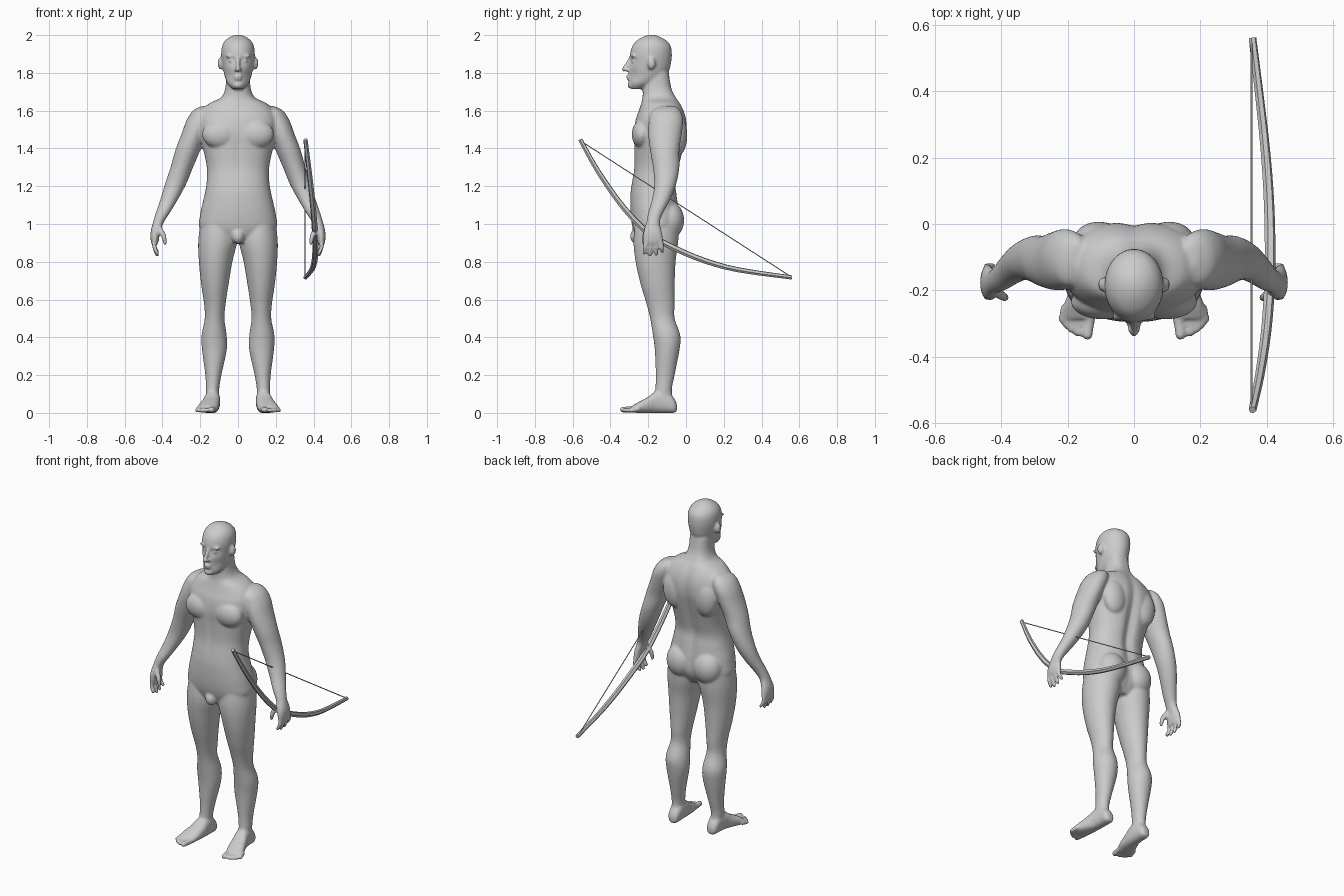
import bpy, math

grey = bpy.data.materials.new("plain_grey")
grey.diffuse_color = (0.6, 0.6, 0.6, 1)

verts, faces = [], []      # collected surface of all body parts


def spline(rows, steps):
    """Catmull-Rom interpolation through a list of number tuples."""
    out = []
    for i in range(len(rows) - 1):
        a, b, c, d = (rows[max(0, min(len(rows) - 1, i + k))] for k in (-1, 0, 1, 2))
        for s in range(steps):
            t = s / steps
            out.append([0.5 * (2*q + (r - p)*t + (2*p - 5*q + 4*r - u)*t*t
                               + (3*q - p - 3*r + u)*t**3)
                        for p, q, r, u in zip(a, b, c, d)])
    out.append(list(rows[-1]))
    return out


def skin_rings(rings):
    """Join equal-length rings of points into a closed surface."""
    base, n = len(verts), len(rings[0])
    for ring in rings:
        verts.extend(ring)
    for j in range(len(rings) - 1):
        o = base + j*n
        for k in range(n):
            m = (k + 1) % n
            faces.append((o + k, o + m, o + n + m, o + n + k))
    faces.append(tuple(range(base + n - 1, base - 1, -1)))
    faces.append(tuple(range(len(verts) - n, len(verts))))


def loft(rows, side=1, along="z", power=2.0, shape=None, n=40):
    """Skin rings given as (position, x0, x1, b0, b1); b is y, or z when along y."""
    rings = []
    for t, x0, x1, b0, b1 in spline(rows, 4):
        ring = []
        for k in range(n):
            c, s = math.cos(2*math.pi*k/n), math.sin(2*math.pi*k/n)
            x = (x0 + x1)/2 + (x1 - x0)/2*math.copysign(abs(c)**(2/power), c)
            b = (b0 + b1)/2 + (b1 - b0)/2*math.copysign(abs(s)**(2/power), s)
            if along == "y":
                ring.append((x*side, t, b))
            else:
                ring.append((x*side, b + (shape(x, t, s) if shape else 0), t))
        rings.append(ring)
    skin_rings(rings)


def blob(pos, size, side=1, n=20):
    """Ellipsoid."""
    rings = []
    for j in range(n//2 + 1):
        a = 0.05 + (math.pi - 0.1)*j/(n//2)
        rings.append([(side*(pos[0] + size[0]*math.sin(a)*math.cos(2*math.pi*k/n)),
                       pos[1] + size[1]*math.sin(a)*math.sin(2*math.pi*k/n),
                       pos[2] - size[2]*math.cos(a)) for k in range(n)])
    skin_rings(rings)


def digit(rows, side):
    """Rounded finger or toe through (x, y, z, radius) points."""
    for x, y, z, r in spline(rows, 5):
        blob((x, y, z), (r, r, r), side, 10)


def gauss(*terms):
    return math.exp(-sum((d/w)**2 for d, w in terms))


def torso_shape(x, z, s):
    # spine groove on the back, faint midline on the front
    if s > 0:
        return -0.022*gauss((x, 0.03), (z - 1.3, 0.3))
    return 0.006*gauss((x, 0.02), (z - 1.38, 0.16))


def head_shape(x, z, s):
    # eye sockets and hollow cheeks
    if s > 0:
        return 0
    return (0.016*gauss((abs(x) - 0.036, 0.02), (z - 1.866, 0.015))
            + 0.008*gauss((abs(x) - 0.05, 0.02), (z - 1.79, 0.025)))


def add_object(name, mesh):
    ob = bpy.data.objects.new(name, mesh)
    bpy.context.collection.objects.link(ob)
    return ob


def bake(ob):
    """Mesh of an object with its modifiers or bevel applied."""
    dg = bpy.context.evaluated_depsgraph_get()
    me = bpy.data.meshes.new_from_object(ob.evaluated_get(dg))
    me.materials.clear()
    me.materials.append(grey)
    bpy.data.objects.remove(ob)
    return me


def rod(name, points, depth, res):
    """Tube swept through (x, y, z, radius scale) points."""
    cu = bpy.data.curves.new(name + "_path", "CURVE")
    cu.dimensions = "3D"
    cu.bevel_depth, cu.bevel_resolution, cu.use_fill_caps = depth, res, True
    sp = cu.splines.new("POLY")
    sp.points.add(len(points) - 1)
    for p, (x, y, z, r) in zip(sp.points, points):
        p.co, p.radius = (x, y, z, 1), r
    sp.use_smooth = False
    add_object(name, bake(add_object(name + "_path", cu)))


# Bow stave and string
stave = [(0.357, -0.56, 1.447, 0.75), (0.378, -0.46, 1.27, 0.9), (0.398, -0.325, 1.08, 1),
         (0.408, -0.19, 0.945, 1.05), (0.41, -0.06, 0.872, 1.05), (0.405, 0.10, 0.805, 1),
         (0.39, 0.28, 0.757, 0.9), (0.357, 0.56, 0.717, 0.75)]
rod("bow_stave", spline(stave, 3), 0.0155, 1)
rod("bow_string", [(0.354, -0.55, 1.435, 1), (0.354, 0.545, 0.728, 1)], 0.003, 1)

# Torso and neck
torso = [(0.90, 0.08, -0.25, -0.08), (0.97, 0.198, -0.28, -0.04),
         (1.05, 0.20, -0.293, -0.035), (1.15, 0.178, -0.295, -0.045),
         (1.22, 0.166, -0.287, -0.052), (1.30, 0.165, -0.275, -0.035),
         (1.40, 0.185, -0.275, -0.01), (1.48, 0.205, -0.278, 0.006),
         (1.55, 0.21, -0.268, 0.004), (1.60, 0.19, -0.25, -0.01),
         (1.64, 0.15, -0.237, -0.03), (1.67, 0.09, -0.23, -0.05),
         (1.72, 0.067, -0.228, -0.075), (1.80, 0.063, -0.22, -0.09)]
loft([(z, -w, w, f, b) for z, w, f, b in torso], power=2.3, shape=torso_shape, n=64)

# Head
head = [(1.715, 0.028, -0.295, -0.22), (1.74, 0.054, -0.302, -0.17),
        (1.77, 0.067, -0.302, -0.12), (1.81, 0.077, -0.302, -0.09),
        (1.86, 0.085, -0.298, -0.078), (1.90, 0.089, -0.296, -0.075),
        (1.94, 0.085, -0.285, -0.08), (1.97, 0.069, -0.262, -0.102),
        (1.992, 0.04, -0.225, -0.14), (2.001, 0.012, -0.195, -0.165)]
loft([(z, -w, w, f, b) for z, w, f, b in head], shape=head_shape, n=64)
digit([(0, -0.293, 1.88, 0.010), (0, -0.31, 1.85, 0.011), (0, -0.327, 1.82, 0.014)], 1)  # nose
blob((0, -0.305, 1.782), (0.024, 0.012, 0.007))     # upper lip
blob((0, -0.304, 1.767), (0.021, 0.011, 0.007))     # lower lip
blob((0, -0.292, 1.735), (0.027, 0.018, 0.018))     # chin
blob((0, -0.262, 0.935), (0.034, 0.034, 0.04))      # pelvis front

arm = [(1.625, 0.15, 0.19, -0.13, -0.06), (1.60, 0.13, 0.238, -0.18, -0.03),
       (1.55, 0.14, 0.272, -0.195, -0.015), (1.48, 0.165, 0.298, -0.20, -0.022),
       (1.39, 0.20, 0.332, -0.19, -0.035), (1.30, 0.238, 0.357, -0.175, -0.035),
       (1.21, 0.275, 0.387, -0.168, -0.052), (1.13, 0.318, 0.411, -0.18, -0.083),
       (1.06, 0.36, 0.435, -0.20, -0.12), (1.01, 0.392, 0.45, -0.21, -0.138),
       (0.96, 0.412, 0.462, -0.225, -0.128), (0.92, 0.418, 0.463, -0.23, -0.122),
       (0.895, 0.424, 0.458, -0.226, -0.126)]
leg = [(1.06, 0.02, 0.19, -0.26, -0.04), (0.92, 0.004, 0.21, -0.278, -0.04),
       (0.80, 0.03, 0.207, -0.267, -0.055), (0.68, 0.05, 0.195, -0.24, -0.06),
       (0.58, 0.065, 0.18, -0.21, -0.06), (0.50, 0.072, 0.176, -0.19, -0.06),
       (0.41, 0.06, 0.193, -0.175, -0.03), (0.33, 0.06, 0.19, -0.165, -0.035),
       (0.20, 0.088, 0.173, -0.16, -0.06), (0.12, 0.10, 0.17, -0.163, -0.075),
       (0.05, 0.10, 0.166, -0.17, -0.065)]
foot = [(-0.048, 0.112, 0.15, 0.008, 0.045), (-0.065, 0.10, 0.166, 0, 0.08),
        (-0.11, 0.095, 0.172, 0, 0.12), (-0.16, 0.095, 0.18, 0, 0.115),
        (-0.20, 0.098, 0.195, 0, 0.085), (-0.25, 0.105, 0.213, 0, 0.058),
        (-0.285, 0.117, 0.212, 0.002, 0.038)]

for side in (-1, 1):
    # Face details
    blob((0.036, -0.277, 1.865), (0.015, 0.013, 0.011), side)   # eye
    blob((0.036, -0.281, 1.889), (0.034, 0.012, 0.008), side)   # brow
    blob((0.013, -0.312, 1.815), (0.009, 0.012, 0.009), side)   # nostril wing
    blob((0.094, -0.183, 1.85), (0.014, 0.022, 0.032), side)    # ear
    # Chest, shoulder blade and seat muscles
    blob((0.095, -0.235, 1.475), (0.095, 0.052, 0.075), side, 36)
    blob((0.105, -0.045, 1.47), (0.075, 0.052, 0.11), side, 36)
    blob((0.092, -0.088, 1.02), (0.088, 0.078, 0.10), side, 36)
    # Arm and hand
    loft(arm, side)
    for i in range(4):
        y, yt = -0.214 + 0.027*i, -0.222 + 0.032*i
        tip = (0.846, 0.836, 0.84, 0.855)[i]
        digit([(0.441, y, 0.92, 0.013), (0.443, (y + yt)/2, 0.88, 0.0125),
               (0.428, yt, tip, 0.011)], side)
    digit([(0.42, -0.20, 0.98, 0.018), (0.395, -0.218, 0.94, 0.015),
           (0.386, -0.222, 0.90, 0.012)], side)
    # Leg, foot and toes
    loft(leg, side)
    loft(foot, side, along="y", power=2.4)
    digit([(0.132, -0.27, 0.019, 0.019), (0.14, -0.334, 0.017, 0.017)], side)
    for x, y in ((0.17, -0.328), (0.188, -0.318), (0.204, -0.304), (0.217, -0.287)):
        digit([(x - 0.008, -0.255, 0.02, 0.014), (x, y, 0.013, 0.0125)], side)

# Fuse all body parts into one smooth skin
parts = bpy.data.meshes.new("body_parts")
parts.from_pydata(verts, [], faces)
rough = add_object("body_parts", parts)
skin = rough.modifiers.new("skin", "REMESH")
skin.mode = "VOXEL"
skin.voxel_size = 0.0075
skin.use_smooth_shade = True
soft = rough.modifiers.new("soften", "SMOOTH")
soft.factor = 0.5
soft.iterations = 4
add_object("body", bake(rough))
